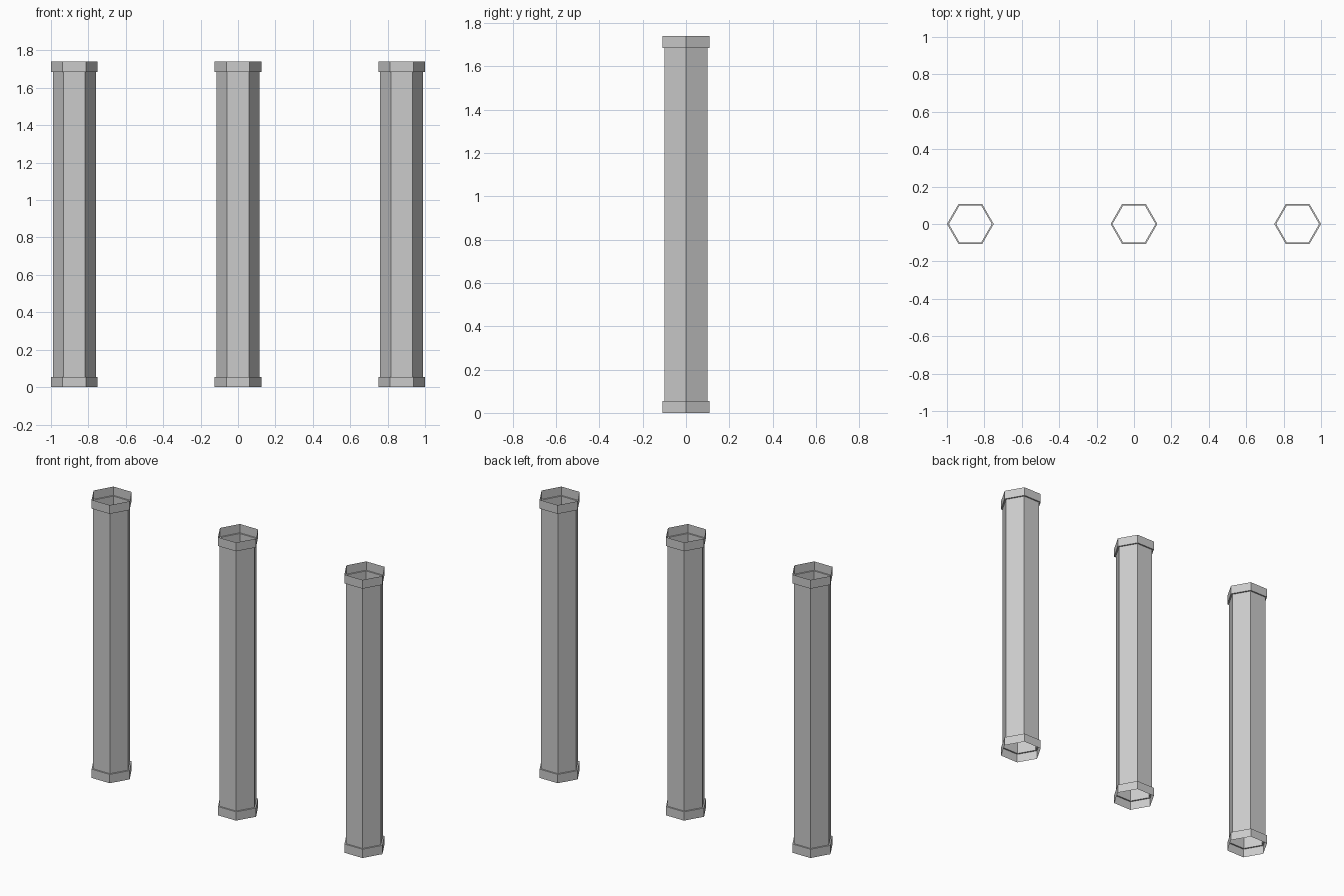
import bpy, bmesh
from math import cos, sin, tau

if "Cube" in bpy.data.objects:
    bpy.data.objects.remove(bpy.data.objects["Cube"])

HEIGHT, BAND = 1.74, 0.055
R_BAND, R_SHAFT = 0.125, 0.115
SIDES = 6

# Profile (radius, height): lower band, ledge, shaft, ledge, upper band
PROFILE = [(R_BAND, 0), (R_BAND, BAND), (R_SHAFT, BAND),
           (R_SHAFT, HEIGHT - BAND), (R_BAND, HEIGHT - BAND), (R_BAND, HEIGHT)]


def hex_column(name, x):
    """Open-ended hexagonal tube swept from the profile."""
    bm = bmesh.new()
    rings = [[bm.verts.new((r * cos(tau * i / SIDES), r * sin(tau * i / SIDES), z))
              for i in range(SIDES)] for r, z in PROFILE]
    for low, high in zip(rings, rings[1:]):
        for i in range(SIDES):
            j = (i + 1) % SIDES
            bm.faces.new((low[i], low[j], high[j], high[i]))
    mesh = bpy.data.meshes.new(name)
    bm.to_mesh(mesh)
    bm.free()
    obj = bpy.data.objects.new(name, mesh)
    obj.location.x = x
    bpy.context.collection.objects.link(obj)


# Row of three columns
for name, x in (("left_column", -0.875), ("middle_column", 0), ("right_column", 0.875)):
    hex_column(name, x)
